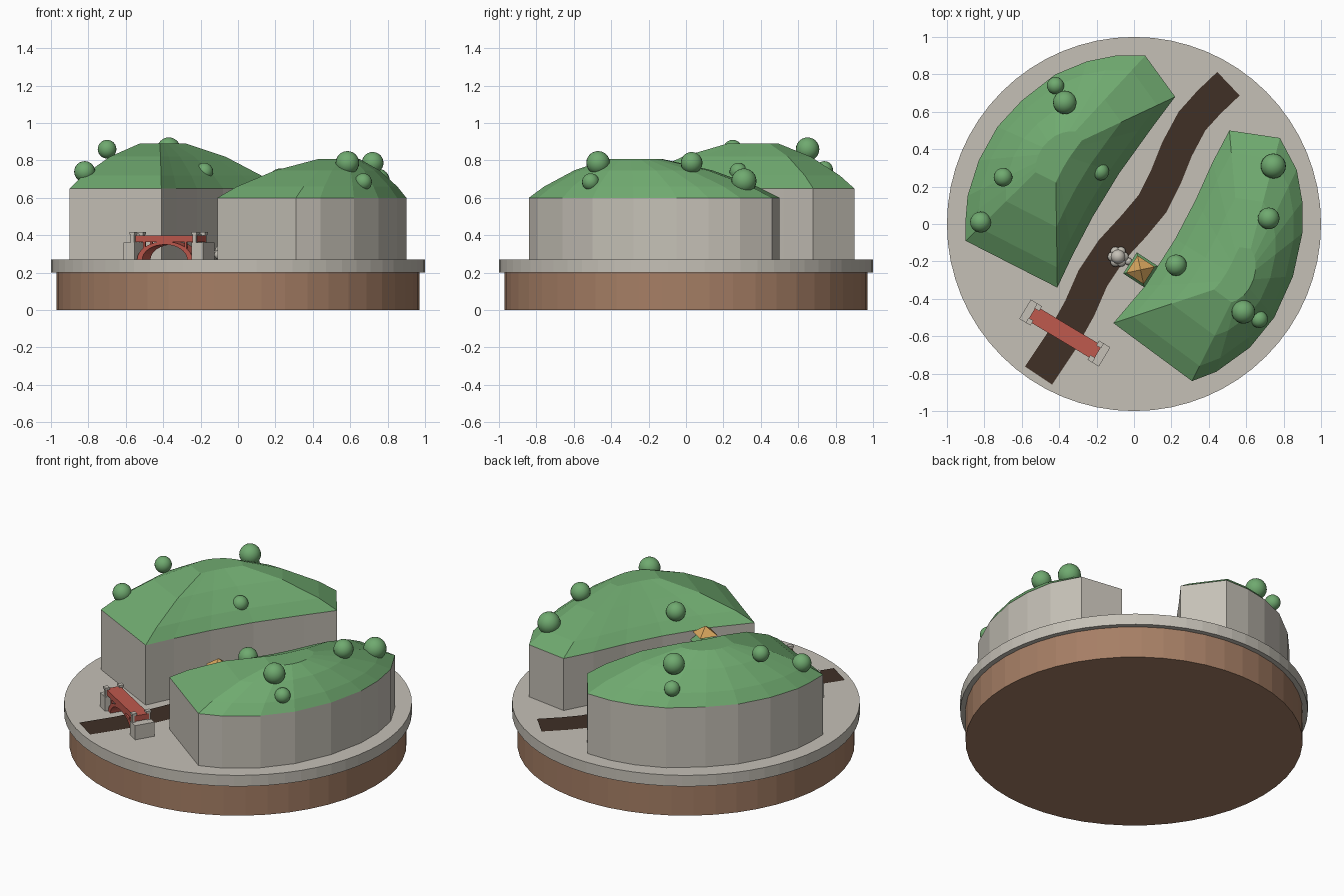
import bpy, bmesh, math
from mathutils import Vector, Matrix

cube = bpy.data.objects.get("Cube")
if cube:
    bpy.data.objects.remove(cube)


def material(name, r, g, b):
    m = bpy.data.materials.new(name)
    m.use_nodes = True
    m.diffuse_color = (r, g, b, 1)
    m.node_tree.nodes["Principled BSDF"].inputs["Base Color"].default_value = (r, g, b, 1)
    return m


STONE = material("pale stone", .56, .53, .47)
SOIL = material("brown soil", .38, .21, .13)
GRASS = material("leaf green", .16, .4, .16)
MUD = material("dark mud", .05, .029, .019)
RED = material("bridge red", .52, .1, .075)
GOLD = material("roof gold", .68, .38, .11)
GROUND = .27


def finish(name, bm, *mats):
    bmesh.ops.recalc_face_normals(bm, faces=bm.faces)
    mesh = bpy.data.meshes.new(name)
    bm.to_mesh(mesh)
    bm.free()
    for m in mats:
        mesh.materials.append(m)
    obj = bpy.data.objects.new(name, mesh)
    bpy.context.collection.objects.link(obj)
    return obj


def cone(name, mat, x, y, z0, z1, r0, r1, sides, turn=0):
    bm = bmesh.new()
    place = Matrix.Translation((x, y, (z0 + z1) / 2)) @ Matrix.Rotation(turn, 4, "Z")
    bmesh.ops.create_cone(bm, cap_ends=True, segments=sides, radius1=r0, radius2=r1,
                          depth=z1 - z0, matrix=place)
    return finish(name, bm, mat)


def box(name, mat, frame, size, centre):
    bm = bmesh.new()
    place = frame @ Matrix.Translation(centre) @ Matrix.Diagonal((*size, 1))
    bmesh.ops.create_cube(bm, size=1, matrix=place)
    return finish(name, bm, mat)


def ball(name, mat, x, y, z, r):
    bm = bmesh.new()
    bmesh.ops.create_uvsphere(bm, u_segments=20, v_segments=12, radius=r,
                              matrix=Matrix.Translation((x, y, z)))
    for f in bm.faces:
        f.smooth = True
    return finish(name, bm, mat)


def hill(name, outline, centre, wall_top, rise):
    """Stone wall on an outline, with the outline shrunk upward into a grass dome."""
    bm = bmesh.new()
    c = Vector(centre)
    levels = [(1, GROUND - .02), (1, wall_top), (.85, wall_top + rise * .29),
              (.55, wall_top + rise * .71), (.22, wall_top + rise)]
    rings = []
    for scale, z in levels:
        ring = [c + (Vector(p) - c) * scale for p in outline]
        rings.append([bm.verts.new((p.x, p.y, z)) for p in ring])
    n = len(outline)
    for level, (a, b) in enumerate(zip(rings, rings[1:])):
        for i in range(n):
            j = (i + 1) % n
            bm.faces.new((a[i], a[j], b[j], b[i])).material_index = min(level, 1)
    bm.faces.new(rings[-1]).material_index = 1
    return finish(name, bm, STONE, GRASS)


# Round base
cone("soil_base", SOIL, 0, 0, 0, .2, .97, .97, 48)
cone("stone_disc", STONE, 0, 0, .2, GROUND, 1, 1, 64)

# Two curved hills
hill("right_hill", [(-.9, -.09), (-.41, -.34), (-.33, -.17), (-.22, .04), (-.08, .27), (.1, .52),
                    (.22, .68), (.06, .9), (-.1, .9), (-.25, .87), (-.42, .8), (-.6, .66),
                    (-.73, .52), (-.83, .34), (-.89, .15), (-.9, .03)], (-.42, .38), .65, .24)
hill("left_hill", [(-.11, -.53), (.31, -.84), (.44, -.79), (.62, -.66), (.75, -.5), (.85, -.28),
                   (.9, -.05), (.9, .12), (.87, .29), (.78, .46), (.51, .5), (.42, .33),
                   (.33, .13), (.22, -.08), (.06, -.33)], (.58, -.3), .6, .207)

# Round bushes
for bush in [(-.42, .74, .75, .046), (-.37, .65, .86, .063), (-.7, .25, .86, .05),
             (-.82, .01, .74, .056), (-.18, .28, .74, .047), (.745, .31, .69, .067),
             (.72, .03, .787, .058), (.225, -.22, .7, .057), (.585, -.47, .787, .063),
             (.67, -.51, .685, .046)]:
    ball("bush", GRASS, *bush)

# Winding channel between the hills
path = [Vector(p) for p in [(-.51, -.81), (-.39, -.63), (-.29, -.45), (-.22, -.29), (-.12, -.14),
                            (0, -.01), (.1, .11), (.17, .25), (.23, .4), (.31, .55),
                            (.4, .65), (.505, .75)]]
bm = bmesh.new()
previous = None
for i, p in enumerate(path):
    along = (path[min(i + 1, len(path) - 1)] - path[max(i - 1, 0)]).normalized()
    side = Vector((-along.y, along.x)) * .087
    edge = [bm.verts.new((q.x, q.y, GROUND + .004)) for q in (p + side, p - side)]
    if previous:
        bm.faces.new((previous[0], previous[1], edge[1], edge[0]))
    previous = edge
finish("channel", bm, MUD)

# Arched bridge, built along its own x axis
bridge = Matrix.Translation((-.37, -.583, GROUND)) @ Matrix.Rotation(math.radians(-31), 4, "Z")
box("bridge_deck", RED, bridge, (.41, .09, .035), (0, 0, .112))
for end in (-1, 1):
    box("bridge_pier", STONE, bridge, (.07, .12, .09), (end * .213, 0, .045))
    for side in (-1, 1):
        box("bridge_post", STONE, bridge, (.022, .022, .06), (end * .193, side * .045, .11))
        box("bridge_post_cap", STONE, bridge, (.03, .03, .012), (end * .193, side * .045, .14))
        box("bridge_strut", RED, bridge, (.012, .012, .06), (end * .13, side * .037, .075))
bm = bmesh.new()
previous = None
for i in range(17):
    t = math.pi * i / 16
    section = [bm.verts.new(bridge @ Vector((a * math.cos(t), y, h * math.sin(t))))
               for a, h, y in ((.14, .08, -.043), (.172, .097, -.043),
                               (.172, .097, .043), (.14, .08, .043))]
    if previous:
        for k in range(4):
            j = (k + 1) % 4
            bm.faces.new((previous[k], previous[j], section[j], section[k]))
    previous = section
finish("bridge_arch", bm, RED)

# Small tower with tiered roofs
turn = math.radians(12)
tx, ty = .035, -.245
cone("tower_base", STONE, tx, ty, GROUND, .3, .085, .085, 4, turn)
cone("tower_body", STONE, tx, ty, .3, .6, .055, .05, 4, turn)
for z in (.42, .545):
    cone("tower_green_roof", GRASS, tx, ty, z, z + .05, .095, .045, 4, turn)
cone("tower_gold_roof", GOLD, tx, ty, .6, .65, .078, 0, 4, turn)

# Lobed pale boulder beside the tower
ball("boulder_core", STONE, -.085, -.175, .315, .038)
for i in range(6):
    t = math.tau * i / 6
    ball("boulder_lobe", STONE, -.085 + .03 * math.cos(t), -.175 + .032 * math.sin(t), .295, .026)
ball("boulder_tail", STONE, -.03, -.2, .29, .02)
